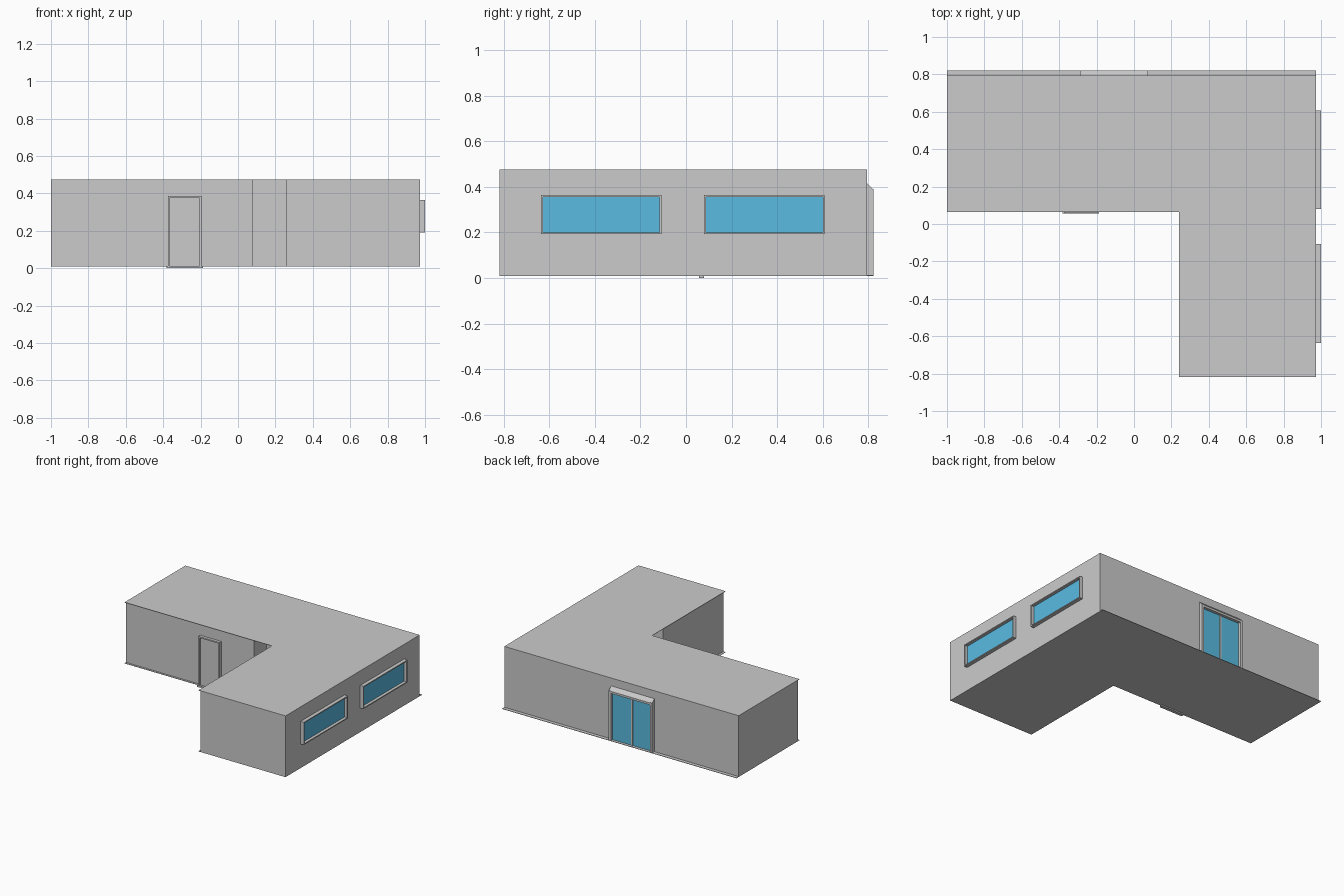
import bpy, bmesh
from mathutils import Vector

if "Cube" in bpy.data.objects:
    bpy.data.objects.remove(bpy.data.objects["Cube"])


def material(name, rgb):
    m = bpy.data.materials.new(name)
    m.diffuse_color = (*rgb, 1)
    m.use_nodes = True
    m.node_tree.nodes["Principled BSDF"].inputs["Base Color"].default_value = m.diffuse_color
    return m


GLASS = material("glass_blue", (0.10, 0.50, 0.76))
DARK = material("door_grey", (0.52, 0.52, 0.52))


def extrude(name, points, direction, mat=None):
    """Solid from a planar outline swept along a direction."""
    bm = bmesh.new()
    face = bm.faces.new([bm.verts.new(p) for p in points])
    new = bmesh.ops.extrude_face_region(bm, geom=[face])["geom"]
    verts = [v for v in new if isinstance(v, bmesh.types.BMVert)]
    bmesh.ops.translate(bm, verts=verts, vec=Vector(direction))
    bmesh.ops.recalc_face_normals(bm, faces=bm.faces)
    mesh = bpy.data.meshes.new(name)
    bm.to_mesh(mesh)
    bm.free()
    obj = bpy.data.objects.new(name, mesh)
    bpy.context.collection.objects.link(obj)
    if mat:
        mesh.materials.append(mat)
    return obj


def slab(name, outline, z0, z1):
    return extrude(name, [(x, y, z0) for x, y in outline], (0, 0, z1 - z0))


def box(name, x, y, z, mat=None):
    pts = [(x[0], y[0], z[0]), (x[1], y[0], z[0]), (x[1], y[1], z[0]), (x[0], y[1], z[0])]
    return extrude(name, pts, (0, 0, z[1] - z[0]), mat)


L, R, BACK, FRONT = -1.0, 0.973, 0.795, -0.818

# Walls, with a covered porch notch at the inner corner
slab("walls", [(L, BACK), (L, 0.08), (0.08, 0.08), (0.08, 0.23), (0.41, 0.23),
               (0.41, -0.09), (0.257, -0.09), (0.257, FRONT), (R, FRONT), (R, BACK)],
     0.012, 0.473)

# Thin roof and floor sheets, floor forms a ledge at the back
for name, back, z0, z1 in (("roof", BACK, 0.472, 0.475), ("floor", 0.822, 0.009, 0.012)):
    slab(name, [(L, back), (L, 0.065), (0.24, 0.065), (0.24, FRONT), (R, FRONT), (R, back)], z0, z1)

# Side windows: projecting thin frames with recessed panes
X, Z, T = (R - 0.002, 1.0), (0.192, 0.364), 0.008
for tag, y0, y1 in (("rear", 0.08, 0.608), ("front", -0.636, -0.108)):
    n = tag + "_window_"
    box(n + "sill", X, (y0, y1), (Z[0], Z[0] + T))
    box(n + "head", X, (y0, y1), (Z[1] - T, Z[1]))
    box(n + "jamb_a", X, (y0, y0 + T), Z)
    box(n + "jamb_b", X, (y1 - T, y1), Z)
    box(n + "pane", (R - 0.002, 0.978), (y0 + T, y1 - T), (Z[0] + T, Z[1] - T), GLASS)

# Back sliding door: jambs, sloped header, mullion, two panes
D0, D1, W, MID = -0.29, 0.075, 0.018, -0.1075
for side, x in (("left", D0), ("right", D1 - W)):
    box("patio_jamb_" + side, (x, x + W), (BACK - 0.005, 0.822), (0.012, 0.39))
extrude("patio_header", [(D0, BACK - 0.005, 0.372), (D0, 0.822, 0.372),
                         (D0, 0.822, 0.388), (D0, BACK - 0.005, 0.42)], (D1 - D0, 0, 0))
box("patio_mullion", (MID - 0.007, MID + 0.007), (BACK - 0.002, 0.806), (0.012, 0.372))
for side, x0, x1 in (("left", D0 + W, MID - 0.007), ("right", MID + 0.007, D1 - W)):
    box("patio_pane_" + side, (x0, x1), (BACK - 0.002, 0.80), (0.012, 0.372), GLASS)

# Front entrance door with frame and doorstep
F0, F1, FW = -0.375, -0.195, 0.01
for side, x in (("left", F0), ("right", F1 - FW)):
    box("entrance_jamb_" + side, (x, x + FW), (0.058, 0.082), (0.012, 0.386), DARK)
box("entrance_head", (F0, F1), (0.058, 0.082), (0.376, 0.386), DARK)
box("entrance_door", (F0 + FW, F1 - FW), (0.07, 0.082), (0.012, 0.376), DARK)
box("doorstep", (F0 - 0.008, F1 + 0.008), (0.056, 0.08), (0.0, 0.013), DARK)
